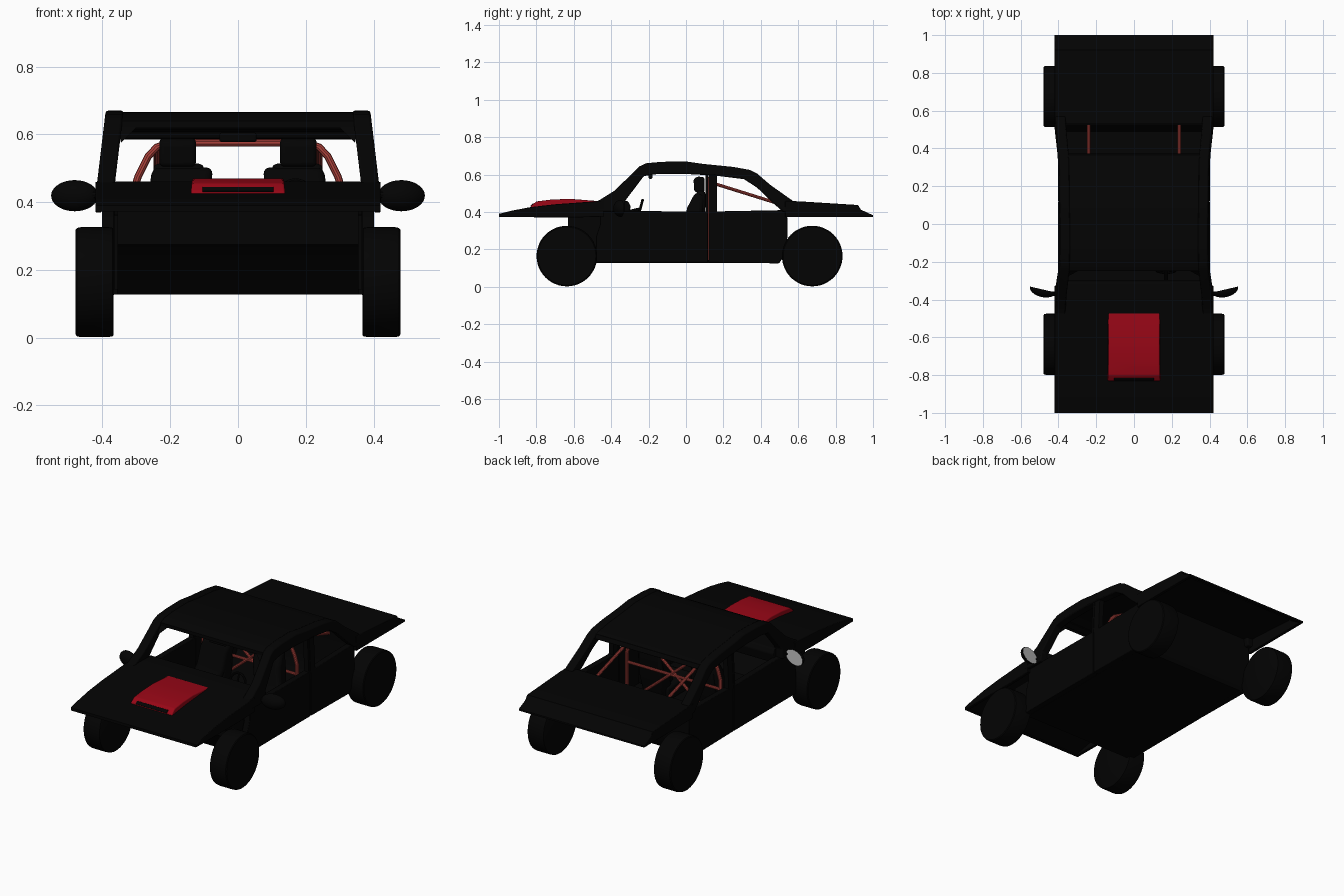
import bpy, bmesh, math
from mathutils import Matrix, Vector

if "Cube" in bpy.data.objects:
    bpy.data.objects.remove(bpy.data.objects["Cube"])


def material(name, col):
    m = bpy.data.materials.new(name)
    m.diffuse_color = (*col, 1)
    m.use_nodes = True
    m.node_tree.nodes["Principled BSDF"].inputs["Base Color"].default_value = m.diffuse_color
    return m


BLACK = material("black", (0.001, 0.001, 0.001))
RED = material("red", (0.31, 0.002, 0.008))
CAGE = material("cage_red", (0.42, 0.055, 0.045))
SILVER = material("silver", (0.6, 0.6, 0.6))


def finish(ob, mat, bevel=0, mirror=False, segments=2, angle=35):
    ob.data.materials.append(mat)
    bpy.ops.object.select_all(action='DESELECT')
    ob.select_set(True)
    bpy.context.view_layer.objects.active = ob
    if bevel:
        b = ob.modifiers.new("bevel", 'BEVEL')
        b.width, b.segments, b.limit_method = bevel, segments, 'ANGLE'
    if mirror:
        ob.modifiers.new("mirror", 'MIRROR')
    bpy.ops.object.shade_smooth_by_angle(angle=math.radians(angle))
    return ob


def from_bmesh(name, bm, mat, **kw):
    bmesh.ops.recalc_face_normals(bm, faces=bm.faces)
    me = bpy.data.meshes.new(name)
    bm.to_mesh(me)
    bm.free()
    ob = bpy.data.objects.new(name, me)
    bpy.context.collection.objects.link(ob)
    return finish(ob, mat, **kw)


def slab(name, profile, x0, x1, mat=BLACK, lean=0, z0=0, **kw):
    """Extrude a (y, z) side profile from x0 to x1; lean narrows it with height."""
    bm = bmesh.new()
    rings = []
    for x in (x0, x1):
        s = 1 if x > 0 else -1
        rings.append([bm.verts.new((x - s * lean * (z - z0), y, z)) for y, z in profile])
    a, b = rings
    bm.faces.new(a)
    bm.faces.new(b[::-1])
    for i in range(len(a)):
        j = (i + 1) % len(a)
        bm.faces.new((a[j], a[i], b[i], b[j]))
    return from_bmesh(name, bm, mat, **kw)


def box(name, x, y, z, mat=BLACK, **kw):
    prof = [(y[0], z[0]), (y[1], z[0]), (y[1], z[1]), (y[0], z[1])]
    return slab(name, prof, x[0], x[1], mat, **kw)


def band(top, t):
    """Closed profile of a sheet of thickness t under a polyline."""
    return top + [(y, z - t) for y, z in reversed(top)]


def tube(name, pts, r=0.009, mat=CAGE):
    cu = bpy.data.curves.new(name, 'CURVE')
    cu.dimensions, cu.bevel_depth, cu.bevel_resolution, cu.use_fill_caps = '3D', r, 3, True
    sp = cu.splines.new('POLY')
    sp.points.add(len(pts) - 1)
    for p, c in zip(sp.points, pts):
        p.co = (*c, 1)
    ob = bpy.data.objects.new(name, cu)
    bpy.context.collection.objects.link(ob)
    bpy.ops.object.select_all(action='DESELECT')
    ob.select_set(True)
    bpy.context.view_layer.objects.active = ob
    bpy.ops.object.convert(target='MESH')
    return finish(bpy.context.object, mat)


def lathe_x(name, profile, y, z, n=48, **kw):
    """Spin an (x, radius) profile about a lengthwise x axis."""
    bm = bmesh.new()
    vs = [bm.verts.new((x, y, z + r)) for x, r in profile]
    es = [bm.edges.new(p) for p in zip(vs, vs[1:])]
    bmesh.ops.spin(bm, geom=vs + es, cent=(0, y, z), axis=(1, 0, 0),
                   angle=2 * math.pi, steps=n, use_merge=True)
    bmesh.ops.remove_doubles(bm, verts=bm.verts, dist=1e-5)
    return from_bmesh(name, bm, BLACK, **kw)


# wheels
WHEEL = [(.367, 0), (.367, .155), (.37, .16), (.382, .162),
         (.465, .162), (.475, .16), (.479, .155), (.479, 0)]
for label, y in (("front", -.637), ("rear", .675)):
    lathe_x(label + "_wheels", WHEEL, y, .164, mirror=True)

# hood tray: sheet plus side skirts
hood = [(-1, .39), (-.93, .407), (-.83, .426), (-.7, .441), (-.55, .452), (-.44, .46)]
slab("hood", band(hood, .015), -.418, .418)
slab("hood_skirts", hood + [(-.44, .375), (-.6, .37), (-1, .373)], .402, .421, mirror=True, bevel=.003)
box("hood_lip", (-.418, .418), (-1, -.985), (.373, .39))

# trunk tray
trunk = [(.53, .458), (.6, .457), (.92, .437), (.935, .412), (1, .382)]
slab("trunk", band(trunk, .01), -.418, .418)
slab("trunk_skirts", trunk + [(1, .372), (.53, .372)], .402, .421, mirror=True, bevel=.003)
box("trunk_lip", (-.418, .418), (.985, 1), (.372, .382))

# hood scoop with intake slot
scoop = [(-.83, .42), (-.83, .432), (-.80, .456), (-.72, .466), (-.62, .47), (-.47, .458), (-.47, .44)]
slab("hood_scoop", scoop, -.14, .14, RED, lean=.1, z0=.42, bevel=.01, segments=3)
slab("scoop_slot", [(-.833, .431), (-.818, .446), (-.808, .441), (-.823, .427)], -.105, .105, bevel=.003)

# body tub
slab("front_side_panels", [(-.46, .43), (-.33, .405), (.117, .402), (.117, .13), (-.48, .13),
                           (-.48, .27), (-.46, .33)], .365, .402, mirror=True, bevel=.003)
slab("rear_side_panels", [(.121, .402), (.54, .41), (.543, .27), (.525, .165), (.495, .125),
                          (.121, .13)], .365, .402, mirror=True, bevel=.003)
box("floor", (-.37, .37), (-.5, .5), (.128, .143))
slab("rear_bulkhead", [(.50, .128), (.525, .165), (.543, .27), (.54, .45),
                       (.525, .45), (.528, .27), (.51, .17), (.49, .143)], -.37, .37)
slab("footwell", [(-.63, .375), (-.63, .275), (-.60, .255), (-.50, .128), (-.485, .14),
                  (-.59, .265), (-.615, .28), (-.615, .36), (-.45, .36), (-.45, .375)], -.352, .352)
slab("footwell_sides", [(-.63, .375), (-.63, .275), (-.60, .255), (-.50, .128), (-.45, .128),
                        (-.45, .375)], .342, .355, mirror=True)

# cabin side frames, leaning inward
outer = [(-.50, .445), (-.46, .465), (-.38, .515), (-.25, .643), (-.215, .66), (-.13, .668), (0, .67),
         (.09, .657), (.25, .641), (.34, .625), (.38, .605), (.45, .545), (.57, .46)]
inner = [(.57, .40), (.52, .40), (.46, .452), (.38, .53), (.31, .575), (.16, .594), (0, .603),
         (-.15, .603), (-.225, .592), (-.325, .46), (-.325, .40), (-.47, .40)]
slab("cabin_frames", outer + inner, .365, .418, lean=.12, z0=.44, bevel=.007, mirror=True)
box("door_pillars", (.37, .40), (.121, .165), (.39, .61), lean=.05, z0=.44, mirror=True)
box("door_window_posts", (.37, .40), (.103, .117), (.39, .61), lean=.05, z0=.44, mirror=True)

# roof sheet and headers
roof = [(y, z - .004) for y, z in outer[3:10]] + [(.365, .613)]
slab("roof", band(roof, .02), -.36, .36)
slab("front_header", [(-.25, .635), (-.21, .65), (-.18, .62), (-.22, .612)], -.36, .36, bevel=.004)
slab("rear_header", [(.30, .625), (.365, .612), (.375, .585), (.31, .588)], -.36, .36, bevel=.004)

# triangular gussets in the windscreen's top corners
bm = bmesh.new()
tri = [(.36, -.245, .63), (.29, -.245, .63), (.345, -.275, .575)]
front = [bm.verts.new(p) for p in tri]
back = [bm.verts.new((x, y + .03, z)) for x, y, z in tri]
bm.faces.new(front)
bm.faces.new(back[::-1])
for i in range(3):
    bm.faces.new((front[i], back[i], back[i - 2], front[i - 2]))
from_bmesh("windscreen_gussets", bm, BLACK, mirror=True)

# dashboard, column and steering wheel
slab("dashboard", [(-.47, .452), (-.43, .461), (-.31, .458), (-.295, .43), (-.31, .37), (-.45, .36)],
     -.375, .375, bevel=.006)
wheel_tilt = Matrix.Translation((.17, -.245, .415)) @ Matrix.Rotation(math.radians(75), 4, 'X')
bpy.ops.mesh.primitive_torus_add(major_radius=.05, minor_radius=.007, major_segments=32, minor_segments=8)
ob = bpy.context.object
ob.name = "steering_wheel"
ob.matrix_world = wheel_tilt
finish(ob, BLACK)
tube("steering_column", [(.17, -.245, .415), (.17, -.33, .395)], .01, BLACK)
for i in range(3):
    a = math.radians(90 + 120 * i)
    end = wheel_tilt @ Vector((.05 * math.cos(a), .05 * math.sin(a), 0))
    tube("steering_spoke", [(.17, -.245, .415), end], .005, BLACK)
box("rear_view_mirror", (-.055, .055), (-.20, -.18), (.577, .605), bevel=.006)

# bucket seats
slab("seat_backs", [(-.02, .19), (.06, .17), (.10, .30), (.105, .51), (.06, .515), (.03, .40)],
     .10, .25, bevel=.015, mirror=True)
slab("seat_wings", [(-.06, .24), (.05, .20), (.09, .40), (.10, .50), (.05, .505), (.005, .42), (-.005, .32)],
     .085, .265, lean=.15, z0=.42, bevel=.022, segments=3, mirror=True)
slab("headrests", [(.045, .505), (.10, .505), (.10, .585), (.06, .59), (.04, .575)],
     .124, .232, bevel=.022, segments=3, mirror=True)
slab("seat_cushions", [(-.20, .145), (.05, .145), (.05, .23), (-.17, .25), (-.20, .23)],
     .09, .26, bevel=.015, mirror=True)

# roll cage
half = [(.312, .135), (.312, .42), (.295, .475), (.265, .535), (.24, .562), (.205, .575)]
hoop = [(x, .118, z) for x, z in half] + [(-x, .118, z) for x, z in reversed(half)]
tube("main_hoop", hoop, .011)
tube("harness_bar", [(-.31, .118, .36), (.31, .118, .36)])
for s in (-1, 1):
    tube("rear_stay", [(.24 * s, .118, .562), (.24 * s, .535, .432)])
    tube("hoop_diagonal", [(.225 * s, .118, .565), (-.28 * s, .118, .145)])

# door mirrors: half-ellipsoid housings with a flat lens
for s in (-1, 1):
    place = (Matrix.Translation((.482 * s, -.347, .419)) @ Matrix.Rotation(math.radians(13 * s), 4, 'Z')
             @ Matrix.Diagonal((.071, .04, .046, 1)))
    bm = bmesh.new()
    bmesh.ops.create_uvsphere(bm, u_segments=32, v_segments=16, radius=1)
    bmesh.ops.delete(bm, geom=[v for v in bm.verts if v.co.y > .01], context='VERTS')
    bm.transform(place)
    from_bmesh("mirror_housing", bm, BLACK)
    bm = bmesh.new()
    bmesh.ops.create_circle(bm, cap_ends=True, segments=32, radius=.97)
    bm.transform(place @ Matrix.Rotation(math.radians(-90), 4, 'X'))
    from_bmesh("mirror_lens", bm, SILVER)
    tube("mirror_arm", [(.39 * s, -.37, .425), (.44 * s, -.37, .42)], .012, BLACK)
